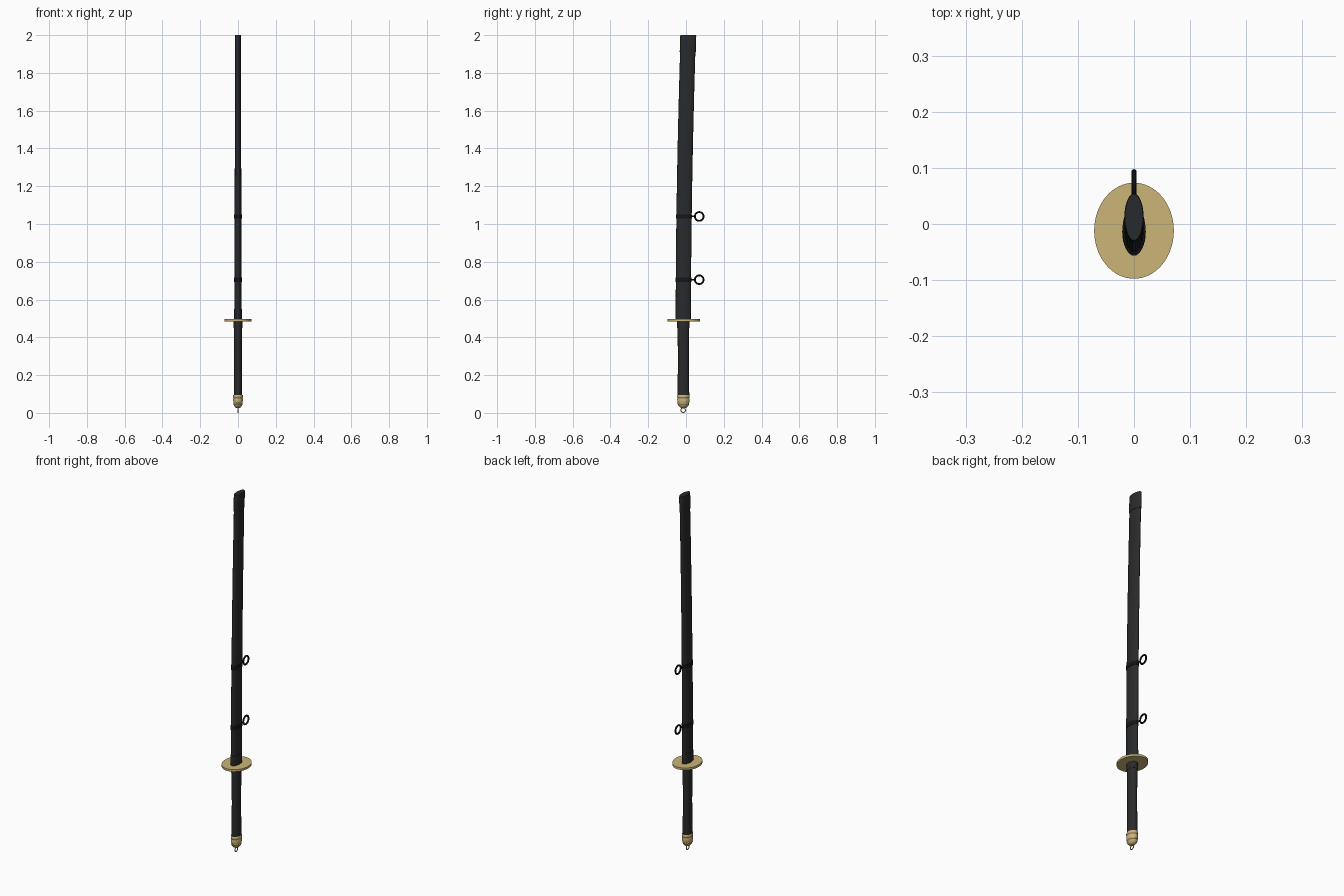
import bpy, bmesh, math

if "Cube" in bpy.data.objects:
    bpy.data.objects.remove(bpy.data.objects["Cube"])

def material(name, col):
    m = bpy.data.materials.new(name)
    m.diffuse_color = (*col, 1)
    m.use_nodes = True
    m.node_tree.nodes["Principled BSDF"].inputs["Base Color"].default_value = m.diffuse_color
    return m

LACQUER = material("black lacquer", (0.022, 0.023, 0.025))
WRAP = material("dark grip wrap", (0.023, 0.023, 0.024))
CORD = material("black cord", (0.008, 0.008, 0.008))
GOLD = material("brushed gold", (0.60, 0.46, 0.19))

def finish(obj, mat, angle=35):
    obj.data.materials.clear()
    obj.data.materials.append(mat)
    bpy.ops.object.select_all(action='DESELECT')
    obj.select_set(True)
    bpy.context.view_layer.objects.active = obj
    bpy.ops.object.shade_smooth_by_angle(angle=math.radians(angle))
    return obj

def loft(name, sections, mat, sides=32, power=1.0):
    """Skin oval rings given as (z, centre y, half depth y, half width x)."""
    bm = bmesh.new()
    rings = []
    for z, cy, hy, hx in sections:
        ring = []
        for i in range(sides):
            a = math.tau * i / sides
            c, s = math.cos(a), math.sin(a)
            ring.append(bm.verts.new((hx * math.copysign(abs(c) ** power, c), cy + hy * s, z)))
        rings.append(ring)
    for a, b in zip(rings, rings[1:]):
        for i in range(sides):
            j = (i + 1) % sides
            bm.faces.new((a[i], a[j], b[j], b[i]))
    bm.faces.new(rings[0][::-1])
    bm.faces.new(rings[-1])
    me = bpy.data.meshes.new(name)
    bm.to_mesh(me)
    bm.free()
    obj = bpy.data.objects.new(name, me)
    bpy.context.collection.objects.link(obj)
    return finish(obj, mat)

def ring(name, y, z, radius, tube, mat):
    bpy.ops.mesh.primitive_torus_add(major_radius=radius, minor_radius=tube,
                                     major_segments=32, minor_segments=10,
                                     location=(0, y, z), rotation=(0, math.pi / 2, 0))
    obj = bpy.context.object
    obj.name = name
    return finish(obj, mat)

CY = -0.014  # axis of the grip and guard

def curve_y(z):
    """Gentle backward sweep of the scabbard."""
    t = max(0, (z - 0.55) / 1.45)
    return CY + 0.026 * t ** 1.8

def half_x(z):
    return 0.019 - 0.0035 * max(0, (z - 0.55) / 1.45)

# Scabbard: swept oval body, mouth collar and end cap
body = [0.497 + (1.915 - 0.497) * i / 24 for i in range(25)]
loft("scabbard", [(z, curve_y(z), 0.0405, half_x(z)) for z in body], LACQUER)
loft("scabbard_mouth", [(z, CY, 0.0415, 0.021) for z in (0.495, 0.55)], LACQUER)
loft("scabbard_end_cap", [(z, curve_y(z), 0.0425, 0.0172) for z in (1.91, 1.95, 1.994)]
     + [(2.0, curve_y(2), 0.041, 0.0160)], LACQUER)

# Hanging rings with the bands that hold them
for n, z in enumerate((0.705, 1.04), 1):
    cy = curve_y(z)
    loft(f"ring_band_{n}", [(z - 0.011, cy, 0.043, 0.0205), (z + 0.011, cy, 0.043, 0.0205)], CORD)
    ring(f"hanging_ring_{n}", 0.070, z, 0.023, 0.0048, CORD)
    bpy.ops.mesh.primitive_cylinder_add(vertices=12, radius=0.004, depth=0.024,
                                        location=(0, 0.036, z), rotation=(math.pi / 2, 0, 0))
    bpy.context.object.name = f"ring_lug_{n}"
    finish(bpy.context.object, CORD)

# Oval guard
loft("guard", [(0.484, CY + 0.002, 0.0855, 0.071), (0.496, CY + 0.002, 0.0855, 0.071)], GOLD, 64)

# Grip, slightly waisted, with a collar under the guard
grip = [0.09 + 0.365 * i / 12 for i in range(13)]
loft("grip", [(z, CY, 0.0285 + 0.003 * abs(z - 0.28) / 0.19,
               0.0205 + 0.002 * abs(z - 0.28) / 0.19) for z in grip], WRAP)
loft("grip_collar", [(0.45, CY, 0.0325, 0.0235), (0.485, CY, 0.0325, 0.0235)], WRAP)

# Pommel: rounded cap, groove and rim
loft("pommel", [(0.026, CY, 0.010, 0.008), (0.030, CY, 0.019, 0.015), (0.038, CY, 0.027, 0.021),
                (0.047, CY, 0.031, 0.0245), (0.052, CY, 0.0295, 0.023), (0.058, CY, 0.032, 0.025),
                (0.074, CY, 0.0325, 0.0255), (0.080, CY, 0.030, 0.0235)], GOLD)
loft("pommel_rim", [(0.079, CY, 0.031, 0.024), (0.083, CY, 0.033, 0.026),
                    (0.092, CY, 0.033, 0.026), (0.096, CY, 0.031, 0.024)], GOLD)
ring("pommel_loop", CY - 0.001, 0.0145, 0.012, 0.0025, GOLD)
